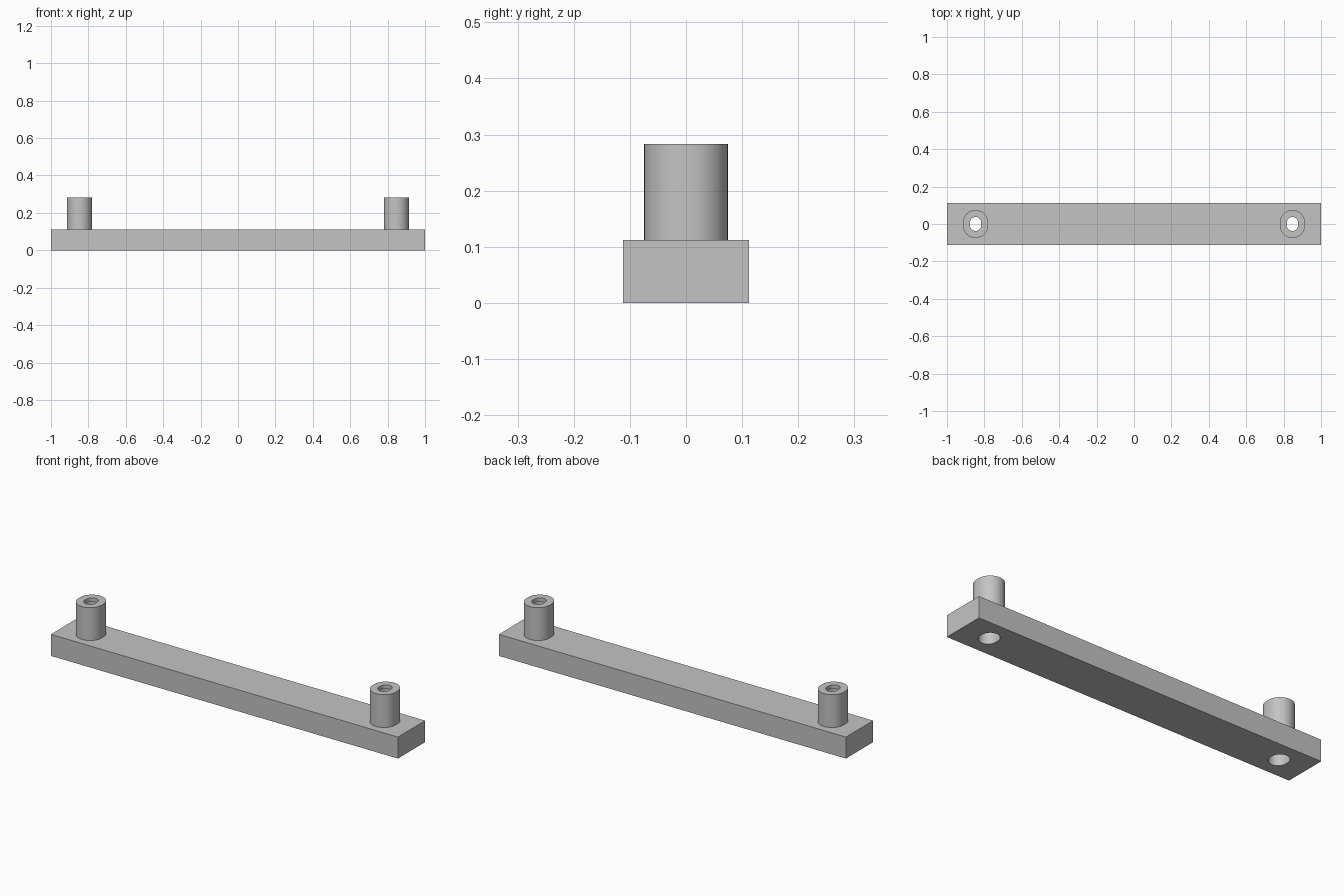
import bpy, bmesh, math

cube = bpy.data.objects.get("Cube")
if cube:
    bpy.data.objects.remove(cube, do_unlink=True)

BAR_LENGTH, BAR_WIDTH, BAR_HEIGHT = 2.0, 0.224, 0.112
POST_X, POST_TOP, LIP = 0.847, 0.283, 0.02
OUTER, HOLE, BORE = 0.067, 0.03, 0.045   # slot end radii
SLOT = 0.0075                            # half length of the straight sides
SEGMENTS = 24                            # segments in each rounded end

grey = bpy.data.materials.new("plain grey")
grey.use_nodes = True
colour = (0.55, 0.55, 0.55, 1)
grey.diffuse_color = colour
grey.node_tree.nodes["Principled BSDF"].inputs["Base Color"].default_value = colour


def slot_ring(bm, radius, z):
    """Rounded slot outline, longer along y."""
    ring = []
    for side in (1, -1):
        for i in range(SEGMENTS + 1):
            a = math.pi * i / SEGMENTS
            ring.append(bm.verts.new((side * radius * math.cos(a),
                                      side * (radius * math.sin(a) + SLOT), z)))
    return ring


def bridge(bm, a, b):
    for i in range(len(a)):
        j = (i + 1) % len(a)
        bm.faces.new((a[i], a[j], b[j], b[i]))


def finish(bm, name, x=0.0):
    bmesh.ops.recalc_face_normals(bm, faces=bm.faces[:])
    mesh = bpy.data.meshes.new(name)
    bm.to_mesh(mesh)
    bm.free()
    mesh.materials.append(grey)
    obj = bpy.data.objects.new(name, mesh)
    obj.location.x = x
    bpy.context.collection.objects.link(obj)
    return obj


def select(obj):
    bpy.ops.object.select_all(action='DESELECT')
    obj.select_set(True)
    bpy.context.view_layer.objects.active = obj


# Long mounting bar
bm = bmesh.new()
bmesh.ops.create_cube(bm, size=1)
for v in bm.verts:
    v.co.x *= BAR_LENGTH
    v.co.y *= BAR_WIDTH
    v.co.z = (v.co.z + 0.5) * BAR_HEIGHT
bar = finish(bm, "bar")

for name, x in (("left_post", POST_X), ("right_post", -POST_X)):
    # Hollow post with a narrower opening at the top
    bm = bmesh.new()
    profile = [(BORE, BAR_HEIGHT), (OUTER, BAR_HEIGHT), (OUTER, POST_TOP),
               (HOLE, POST_TOP), (HOLE, POST_TOP - LIP), (BORE, POST_TOP - LIP)]
    rings = [slot_ring(bm, r, z) for r, z in profile]
    for i, ring in enumerate(rings):
        bridge(bm, ring, rings[(i + 1) % len(rings)])
    post = finish(bm, name, x)
    select(post)
    bpy.ops.object.shade_smooth_by_angle(angle=math.radians(30))

    # Matching bore through the bar
    bm = bmesh.new()
    low = slot_ring(bm, BORE, -0.1)
    high = slot_ring(bm, BORE, BAR_HEIGHT + 0.1)
    bridge(bm, low, high)
    bm.faces.new(low)
    bm.faces.new(high)
    cutter = finish(bm, "bore_cutter", x)
    cutter.hide_render = True
    cut = bar.modifiers.new("bore", 'BOOLEAN')
    cut.operation = 'DIFFERENCE'
    cut.solver = 'EXACT'
    cut.object = cutter
    select(bar)
    bpy.ops.object.modifier_apply(modifier=cut.name)
    bpy.data.objects.remove(cutter, do_unlink=True)

select(bar)
bpy.ops.object.shade_smooth_by_angle(angle=math.radians(30))
